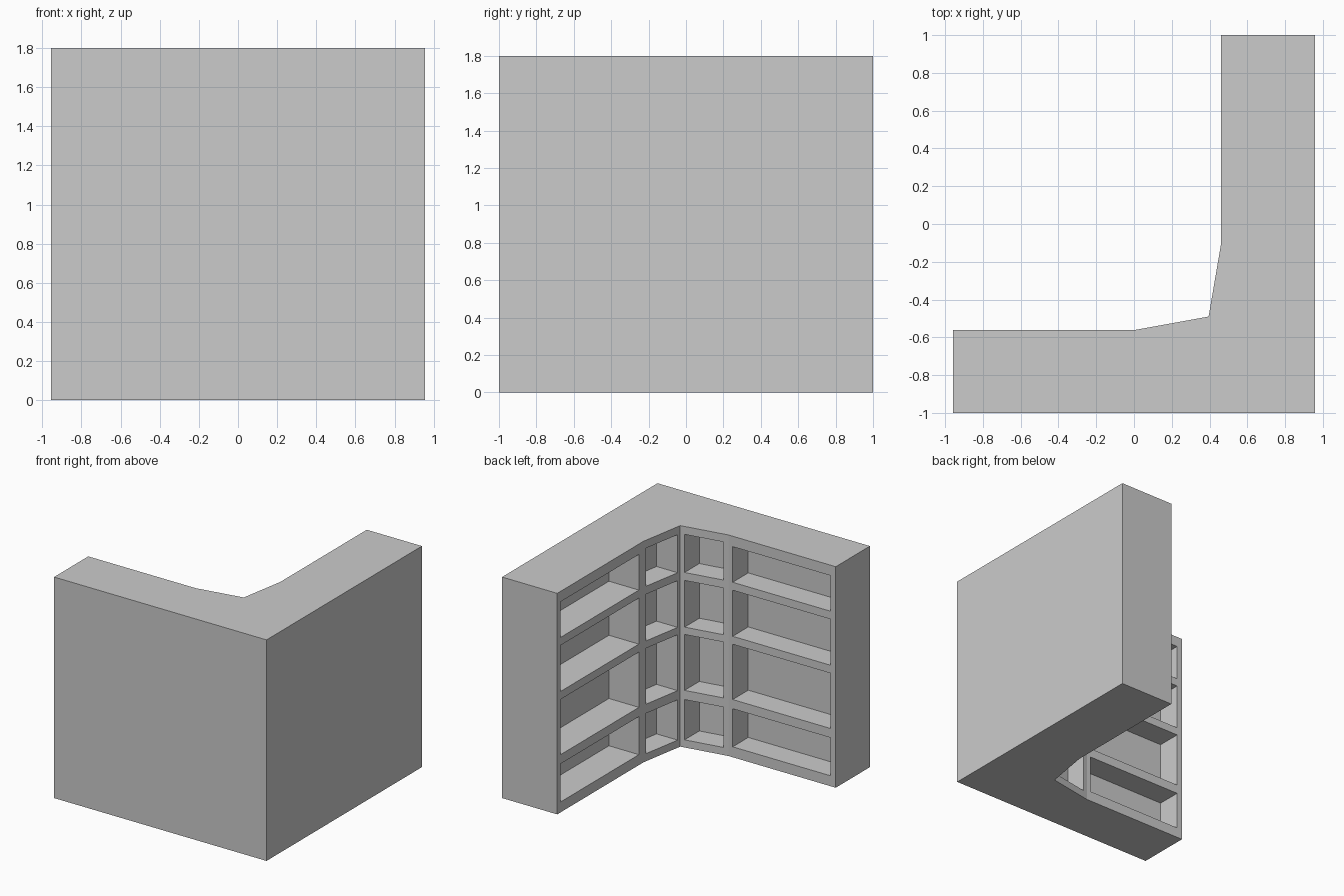
import bpy, bmesh
from mathutils import Vector

if "Cube" in bpy.data.objects:
    bpy.data.objects.remove(bpy.data.objects["Cube"])

H = 1.8


def prism(bm, pts, z0, z1):
    """Extrude a plan outline between two heights."""
    face = bm.faces.new([bm.verts.new((x, y, z0)) for x, y in pts])
    ret = bmesh.ops.extrude_face_region(bm, geom=[face])
    top = [g for g in ret["geom"] if isinstance(g, bmesh.types.BMVert)]
    bmesh.ops.translate(bm, verts=top, vec=(0, 0, z1 - z0))


def finish(bm, name):
    bmesh.ops.recalc_face_normals(bm, faces=bm.faces[:])
    me = bpy.data.meshes.new(name)
    bm.to_mesh(me)
    bm.free()
    ob = bpy.data.objects.new(name, me)
    bpy.context.collection.objects.link(ob)
    return ob


# Corner cabinet body: L-shaped plan with two slanted inner faces
A, B, C, D, E = [Vector(p) for p in
                 ((0.46, 1), (0.46, -0.11), (0.395, -0.49), (0.01, -0.56), (-0.957, -0.56))]
bm = bmesh.new()
prism(bm, [(-0.957, -1), (0.957, -1), (0.957, 1), A, B, C, D, E], 0, H)
body = finish(bm, "corner_bookcase")

# Compartment openings: face start, face end, span along face, inward direction, depth, rows
wing_rows = [(0.085, 0.395), (0.47, 0.92), (0.985, 1.36), (1.425, 1.715)]
corner_rows = [(0.062, 0.39), (0.465, 0.92), (0.98, 1.36), (1.425, 1.735)]
X, Y = Vector((1, 0)), Vector((0, -1))
columns = [
    (A, B, 0.04, 0.947, X, 0.27, wing_rows),
    (B, C, 0.07, 0.93, X, 0.19, corner_rows),
    (C, D, 0.09, 0.90, Y, 0.19, corner_rows),
    (D, E, 0.04, 0.95, Y, 0.20, wing_rows),
]
bm = bmesh.new()
for p, q, t0, t1, inward, depth, rows in columns:
    a, b = p.lerp(q, t0), p.lerp(q, t1)
    out = inward * -0.05
    deep = inward * depth
    for z0, z1 in rows:
        prism(bm, [a + out, b + out, b + deep, a + deep], z0, z1)
cutter = finish(bm, "compartment_cutter")
cutter.hide_render = True

# Carve the compartments into the body
mod = body.modifiers.new("compartments", 'BOOLEAN')
mod.operation = 'DIFFERENCE'
mod.solver = 'EXACT'
mod.object = cutter
bpy.context.view_layer.objects.active = body
body.select_set(True)
bpy.ops.object.modifier_apply(modifier=mod.name)
bpy.data.objects.remove(cutter)
